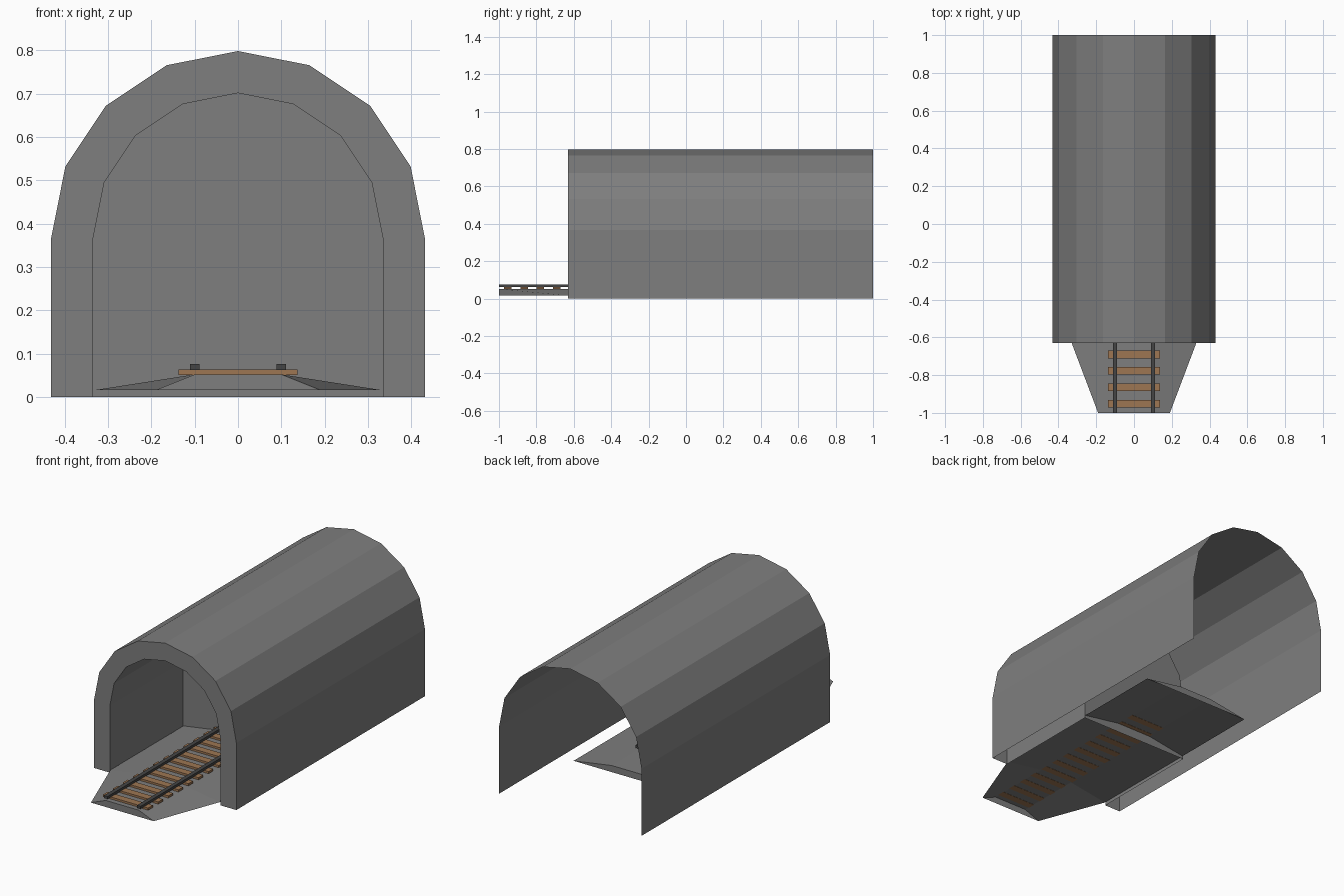
import bpy
import math

if "Cube" in bpy.data.objects:
    bpy.data.objects.remove(bpy.data.objects["Cube"])


def material(name, color):
    m = bpy.data.materials.new(name)
    m.diffuse_color = (*color, 1)
    m.use_nodes = True
    m.node_tree.nodes["Principled BSDF"].inputs["Base Color"].default_value = m.diffuse_color
    return m


GREY = material("stone_grey", (0.21, 0.21, 0.21))
WOOD = material("wood_brown", (0.34, 0.18, 0.085))
STEEL = material("dark_steel", (0.06, 0.06, 0.06))


def loft(name, rings, mat, cap_first=False, cap_last=False):
    """Join a row of equal open profiles into one flat-shaded sheet."""
    n = len(rings[0])
    verts = [p for ring in rings for p in ring]
    faces = [(r * n + i, r * n + i + 1, (r + 1) * n + i + 1, (r + 1) * n + i)
             for r in range(len(rings) - 1) for i in range(n - 1)]
    if cap_first:
        faces.append(tuple(reversed(range(n))))
    if cap_last:
        faces.append(tuple(range((len(rings) - 1) * n, len(rings) * n)))
    mesh = bpy.data.meshes.new(name)
    mesh.from_pydata(verts, [], faces)
    mesh.materials.append(mat)
    ob = bpy.data.objects.new(name, mesh)
    bpy.context.collection.objects.link(ob)
    return ob


def box(name, lo, hi, mat):
    bpy.ops.mesh.primitive_cube_add(size=1)
    ob = bpy.context.object
    ob.name = name
    mid = [(a + b) / 2 for a, b in zip(lo, hi)]
    for v in ob.data.vertices:
        v.co = [m + c * (b - a) for m, c, a, b in zip(mid, v.co, lo, hi)]
    ob.data.materials.append(mat)
    return ob


def arch(r, y, spring=0.367):
    """Straight legs with an eight-sided half circle on top, right to left."""
    curve = [(r * math.cos(math.pi * i / 8), y, spring + r * math.sin(math.pi * i / 8))
             for i in range(9)]
    return [(r, y, 0)] + curve + [(-r, y, 0)]


def bed(half, y):
    return [(half, y, 0.016), (0.10, y, 0.052), (-0.10, y, 0.052), (-half, y, 0.016)]


FRONT = -0.63

# Tunnel: outer shell, front rim, inner lining and its closing wall
loft("tunnel", [arch(0.431, 1), arch(0.431, FRONT), arch(0.334, FRONT), arch(0.334, 0)],
     GREY, cap_last=True)

# Gravel bed, narrowing outside the portal, open underneath
loft("track_bed", [bed(0.33, 0.5), bed(0.33, FRONT), bed(0.19, -1)],
     GREY, cap_first=True, cap_last=True)

# Sleepers, repeated along the track
sleepers = box("sleepers", (-0.137, -0.972, 0.051), (0.137, -0.932, 0.063), WOOD)
arr = sleepers.modifiers.new("repeat", 'ARRAY')
arr.count = 13
arr.use_relative_offset = False
arr.use_constant_offset = True
arr.constant_offset_displace = (0, 0.087, 0)

# Rails, mirrored across the centre line
rails = box("rails", (0.089, -1, 0.062), (0.111, 0.28, 0.076), STEEL)
rails.modifiers.new("mirror", 'MIRROR')
